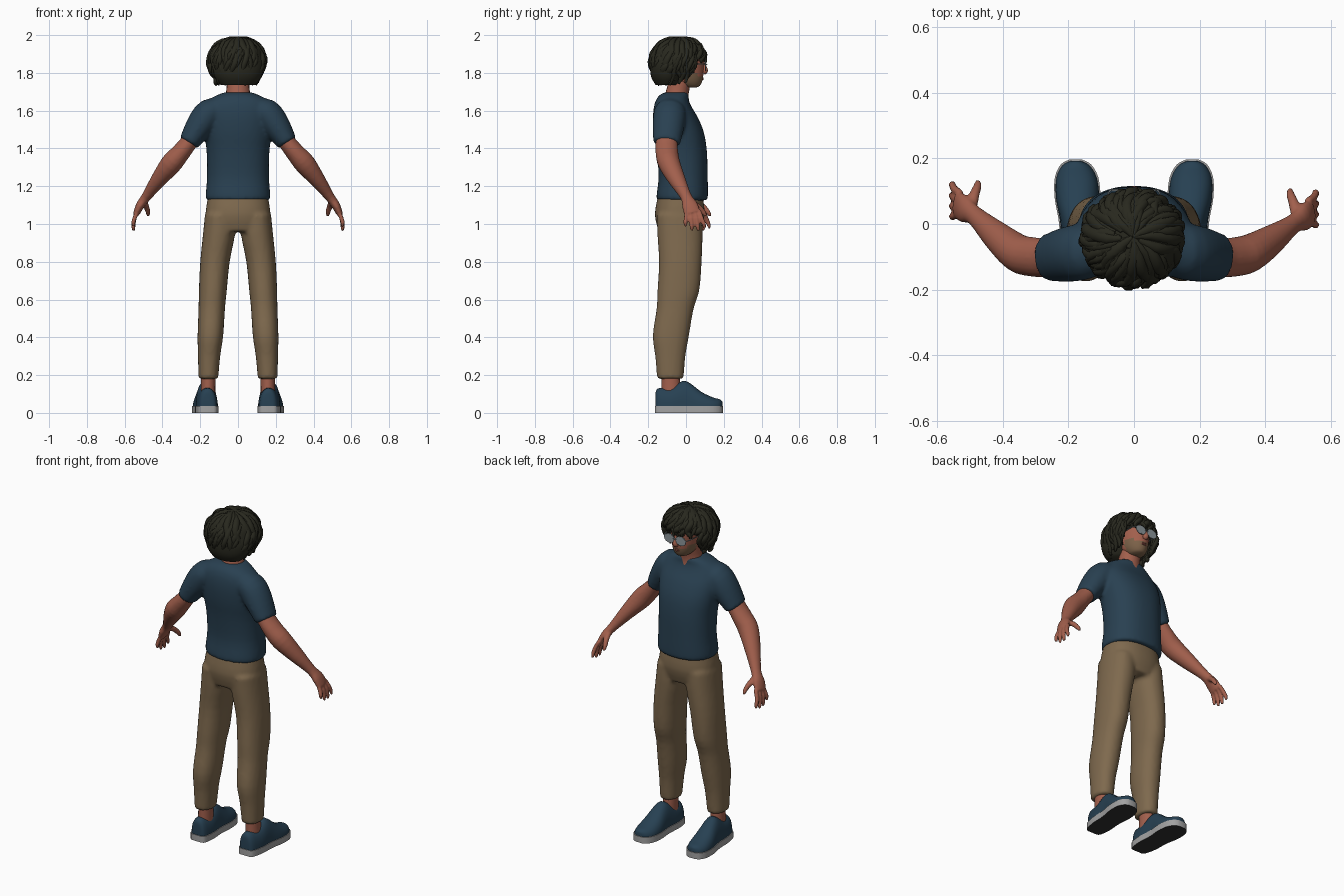
import bpy, bmesh, math, random
from mathutils import Vector

if "Cube" in bpy.data.objects:
    bpy.data.objects.remove(bpy.data.objects["Cube"])

random.seed(4)


def mat(name, r, g, b):
    m = bpy.data.materials.new(name)
    m.diffuse_color = (r, g, b, 1)
    m.use_nodes = True
    m.node_tree.nodes["Principled BSDF"].inputs["Base Color"].default_value = m.diffuse_color
    return m


SKIN = mat("skin", 0.36, 0.115, 0.073)
SHIRT = mat("navy cloth", 0.022, 0.052, 0.083)
TROUSER = mat("tan cloth", 0.21, 0.142, 0.076)
HAIR = mat("dark hair", 0.021, 0.021, 0.013)
STUBBLE = mat("stubble", 0.20, 0.12, 0.065)
SHOE = mat("shoe blue", 0.02, 0.052, 0.085)
RUBBER = mat("sole grey", 0.36, 0.36, 0.36)
TREAD = mat("dark tread", 0.03, 0.03, 0.03)
LENS = mat("lens grey", 0.27, 0.31, 0.33)
LIP = mat("lips", 0.27, 0.08, 0.06)


def spline(pts, steps):
    """Catmull-Rom interpolation of rows of numbers."""
    out = []
    for i in range(len(pts) - 1):
        a, b = pts[max(i - 1, 0)], pts[i]
        c, d = pts[i + 1], pts[min(i + 2, len(pts) - 1)]
        for k in range(steps):
            t = k / steps
            out.append([0.5 * (2 * q + (r - p) * t + (2 * p - 5 * q + 4 * r - w) * t * t
                               + (3 * q - p - 3 * r + w) * t ** 3)
                        for p, q, r, w in zip(a, b, c, d)])
    return out + [list(pts[-1])]


def tube(bm, pts, ref=(0, 1, 0), seg=20, steps=3, power=2.0, flat=None, floor=None):
    """Loft through rows of (x, y, z, radius along ref, radius across)."""
    rows = spline(pts, steps)
    rings = []
    for i, row in enumerate(rows):
        c = Vector(row[:3])
        t = Vector(flat) if flat else Vector(rows[min(i + 1, len(rows) - 1)][:3]) - Vector(rows[max(i - 1, 0)][:3])
        t.normalize()
        u = (Vector(ref) - t * Vector(ref).dot(t)).normalized()
        v = t.cross(u)
        ring = []
        for k in range(seg):
            a = math.tau * k / seg
            ca, sa = math.cos(a), math.sin(a)
            p = (c + u * max(row[3], .001) * math.copysign(abs(ca) ** (2 / power), ca)
                 + v * max(row[4], .001) * math.copysign(abs(sa) ** (2 / power), sa))
            if floor is not None:
                p.z = max(p.z, floor)
            ring.append(bm.verts.new(p))
        rings.append(ring)
    for r0, r1 in zip(rings, rings[1:]):
        for k in range(seg):
            bm.faces.new((r0[k], r0[(k + 1) % seg], r1[(k + 1) % seg], r1[k]))
    bm.faces.new(rings[0][::-1])
    bm.faces.new(rings[-1])


def finish(bm, name, *mats, voxel=0, smooth=4, angle=50):
    bmesh.ops.recalc_face_normals(bm, faces=bm.faces[:])
    me = bpy.data.meshes.new(name)
    bm.to_mesh(me)
    bm.free()
    ob = bpy.data.objects.new(name, me)
    bpy.context.collection.objects.link(ob)
    for m in mats:
        me.materials.append(m)
    if voxel:
        r = ob.modifiers.new("blend", "REMESH")
        r.mode = 'VOXEL'
        r.voxel_size = voxel
        r.use_smooth_shade = True
        s = ob.modifiers.new("soften", "SMOOTH")
        s.factor = 0.5
        s.iterations = smooth
    else:
        bpy.ops.object.select_all(action='DESELECT')
        ob.select_set(True)
        bpy.context.view_layer.objects.active = ob
        bpy.ops.object.shade_smooth_by_angle(angle=math.radians(angle))
    return ob


UP = (0, 0, 1)

# Shirt: torso and both sleeves blended together
bm = bmesh.new()
tube(bm, [(0, -.02, 1.125, .133, .166), (0, -.02, 1.15, .136, .171), (0, -.015, 1.25, .13, .164),
          (0, -.022, 1.38, .133, .166), (0, -.037, 1.48, .133, .178), (0, -.055, 1.56, .12, .185),
          (0, -.07, 1.62, .1, .18), (0, -.072, 1.66, .085, .15), (0, -.062, 1.685, .075, .105),
          (0, -.05, 1.697, .06, .07)], seg=40, power=2.3, flat=UP)
for s in (1, -1):
    tube(bm, [(s * .09, -.08, 1.6, .07, .06), (s * .15, -.085, 1.59, .085, .075),
              (s * .2, -.092, 1.525, .085, .074), (s * .262, -.103, 1.428, .072, .054)])
finish(bm, "shirt", SHIRT, voxel=.011, smooth=5)

# Trousers: hips and both legs blended together
bm = bmesh.new()
tube(bm, [(0, -.03, 1.15, .118, .158), (0, -.033, 1.05, .132, .172), (0, -.035, .96, .11, .16)],
     seg=40, power=2.3, flat=UP)
for s in (1, -1):
    tube(bm, [(s * .095, -.035, 1.05, .12, .08), (s * .1, -.032, .95, .12, .085),
              (s * .122, -.03, .8, .113, .078), (s * .133, -.04, .65, .111, .074),
              (s * .139, -.058, .55, .098, .07), (s * .146, -.08, .41, .096, .068),
              (s * .153, -.083, .3, .08, .059), (s * .157, -.083, .18, .07, .052)],
         seg=28, power=2.2, flat=UP)
finish(bm, "trousers", TROUSER, voxel=.011, smooth=4)

for s, side, dy in ((1, "right", 0), (-1, "left", .025)):
    # Arm with palm, four fingers and thumb
    bm = bmesh.new()
    tube(bm, [(s * .2, -.095, 1.52, .05, .05), (s * .262, -.103, 1.43, .058, .046),
              (s * .31, -.1, 1.37, .06, .051), (s * .355, -.088, 1.318, .058, .056),
              (s * .42, -.048 + dy / 2, 1.235, .046, .042), (s * .485, dy, 1.145, .03, .026),
              (s * .517, .02 + dy, 1.1, .042, .023), (s * .538, .034 + dy, 1.055, .043, .017)])
    for k, tip in enumerate((.985, .965, .962, .975)):
        y0, y1 = .003 + k * .022 + dy, -.003 + k * .033 + dy
        tube(bm, [(s * .53, y0, 1.07, .012, .012), (s * .548, (y0 + y1) / 2, 1.03, .012, .012),
                  (s * .554, y1, tip + .02, .011, .011), (s * .552, y1 + .003, tip, .006, .006)], seg=10)
    tube(bm, [(s * .497, .02 + dy, 1.12, .018, .016), (s * .487, .062 + dy, 1.095, .016, .015),
              (s * .477, .09 + dy, 1.065, .013, .013), (s * .476, .105 + dy, 1.042, .008, .008)],
         ref=(1, 0, 0), seg=12)
    finish(bm, side + "_arm", SKIN, voxel=.006, smooth=3)

    # Ankle
    bm = bmesh.new()
    tube(bm, [(s * .16, -.08, .07, .05, .04), (s * .158, -.08, .14, .05, .038),
              (s * .157, -.083, .22, .046, .038)], flat=UP)
    finish(bm, side + "_ankle", SKIN)

    # Shoe upper: rows of y, half width, top height
    form = [(-.162, .025, .1), (-.148, .045, .13), (-.08, .057, .134), (-.02, .056, .168), (.02, .058, .158),
            (.08, .066, .112), (.14, .062, .083), (.178, .042, .072), (.192, .016, .06)]
    bm = bmesh.new()
    tube(bm, [(s * (.168 + y * .05), y, .03, w, t - .03) for y, w, t in form],
         ref=(1, 0, 0), seg=32, power=2.3, flat=(0, 1, 0), floor=.03)
    bmesh.ops.remove_doubles(bm, verts=bm.verts[:], dist=.0004)
    finish(bm, side + "_shoe", SHOE)

    # Sole slab following the same outline, dark underneath
    bm = bmesh.new()
    edge = spline(form, 3)
    rim = [(s * (.168 + y * .05) + d * (w + .004), y * 1.02)
           for d, rows in ((1, edge), (-1, edge[::-1])) for y, w, t in rows]
    face = bm.faces.new([bm.verts.new((x, y, 0)) for x, y in rim])
    top = bmesh.ops.extrude_face_region(bm, geom=[face])["geom"]
    bmesh.ops.translate(bm, verts=[v for v in top if isinstance(v, bmesh.types.BMVert)], vec=(0, 0, .037))
    for f in bm.faces:
        f.material_index = int(all(v.co.z < .01 for v in f.verts))
    finish(bm, side + "_sole", RUBBER, TREAD, angle=40)

# Neck
bm = bmesh.new()
tube(bm, [(0, -.055, 1.63, .075, .085), (0, -.048, 1.69, .062, .064), (0, -.025, 1.78, .06, .058)], flat=UP)
finish(bm, "neck", SKIN)

# Head with stubble over the jaw
bm = bmesh.new()
tube(bm, [(0, .025, 1.722, .025, .018), (0, .02, 1.732, .053, .042), (0, .0, 1.765, .088, .064),
          (0, -.02, 1.82, .114, .078), (0, -.03, 1.88, .123, .084), (0, -.035, 1.94, .1, .075),
          (0, -.035, 1.97, .05, .04)], seg=40, steps=6, flat=UP)
for f in bm.faces:
    c = f.calc_center_median()
    f.material_index = int(c.z < 1.785 + (.02 if abs(c.x) > .05 else 0) and c.y > .0)
finish(bm, "head", SKIN, STUBBLE)

# Nose
bm = bmesh.new()
tube(bm, [(0, .086, 1.855, .01, .008), (0, .096, 1.83, .013, .011), (0, .099, 1.81, .017, .017),
          (0, .092, 1.798, .01, .012)], seg=14)
finish(bm, "nose", SKIN)

# Lips
bm = bmesh.new()
for z in (1.773, 1.766):
    tube(bm, [(-.024, .077, z, .003, .003), (0, .088, z, .006, .005), (.024, .077, z, .003, .003)], seg=10)
finish(bm, "lips", LIP)

# Glasses: two lenses with rims, bridge and side arms
bm = bmesh.new()
for s in (1, -1):
    c = Vector((s * .038, .104, 1.838))
    tube(bm, [(c.x, c.y - .003, c.z, .031, .024), (c.x, c.y + .003, c.z, .031, .024)],
         ref=(1, 0, 0), seg=28, steps=1, power=2.6, flat=(0, 1, 0))
    ring = [(c.x + .032 * math.cos(a), c.y, c.z + .025 * math.sin(a), .003, .003)
            for a in [math.tau * k / 20 for k in range(21)]]
    tube(bm, ring, seg=6, steps=1)
    tube(bm, [(s * .069, .104, 1.845, .003, .003), (s * .082, .08, 1.847, .003, .003),
              (s * .09, -.03, 1.845, .003, .003)], ref=UP, seg=6)
tube(bm, [(-.009, .106, 1.843, .003, .003), (0, .11, 1.846, .003, .003), (.009, .106, 1.843, .003, .003)],
     seg=6)
finish(bm, "glasses", LENS)

# Hair mass, set back below the brow so the face stays open
bm = bmesh.new()
tube(bm, [(0, -.1, 1.735, .06, .09), (0, -.095, 1.78, .09, .125), (0, -.085, 1.84, .105, .138),
          (0, -.045, 1.885, .138, .14), (0, -.04, 1.93, .128, .122), (0, -.035, 1.968, .085, .08),
          (0, -.03, 1.985, .03, .03)], seg=32, flat=UP)
finish(bm, "hair_mass", HAIR)

# Curly locks falling from the crown; short over the face, long elsewhere
bm = bmesh.new()
for i in range(150):
    a = i * 2.39996 + random.uniform(-.15, .15)
    off = abs((a + math.pi) % math.tau - math.pi)          # angle away from the face
    end = random.uniform(72, 92) if off < .95 else random.uniform(105, 168)
    if .95 <= off < 1.3:
        end = min(end, 135)
    start = random.uniform(0, end * .6)
    size, phase = random.uniform(.013, .022), random.uniform(0, 6)
    reach = random.uniform(.95, 1.04)
    rows = []
    for k in range(7):
        t = k / 6
        th = math.radians(start + (end - start) * t)
        flare = math.sin(th) if th < math.pi / 2 else max(math.sin(th), .78)
        b = a + .13 * math.sin(phase + 6 * t)
        r = size * (.35, .85, 1, 1, .9, .7, .25)[k]
        flare *= reach + .04 * math.sin(phase + 9 * t)
        rows.append((-.004 + .143 * flare * math.sin(b), -.04 + .138 * flare * math.cos(b),
                     1.858 + .128 * math.cos(th), r, r * .8))
    tube(bm, rows, ref=(.31, .52, .17), seg=8, steps=2)
finish(bm, "hair_locks", HAIR, angle=60)
